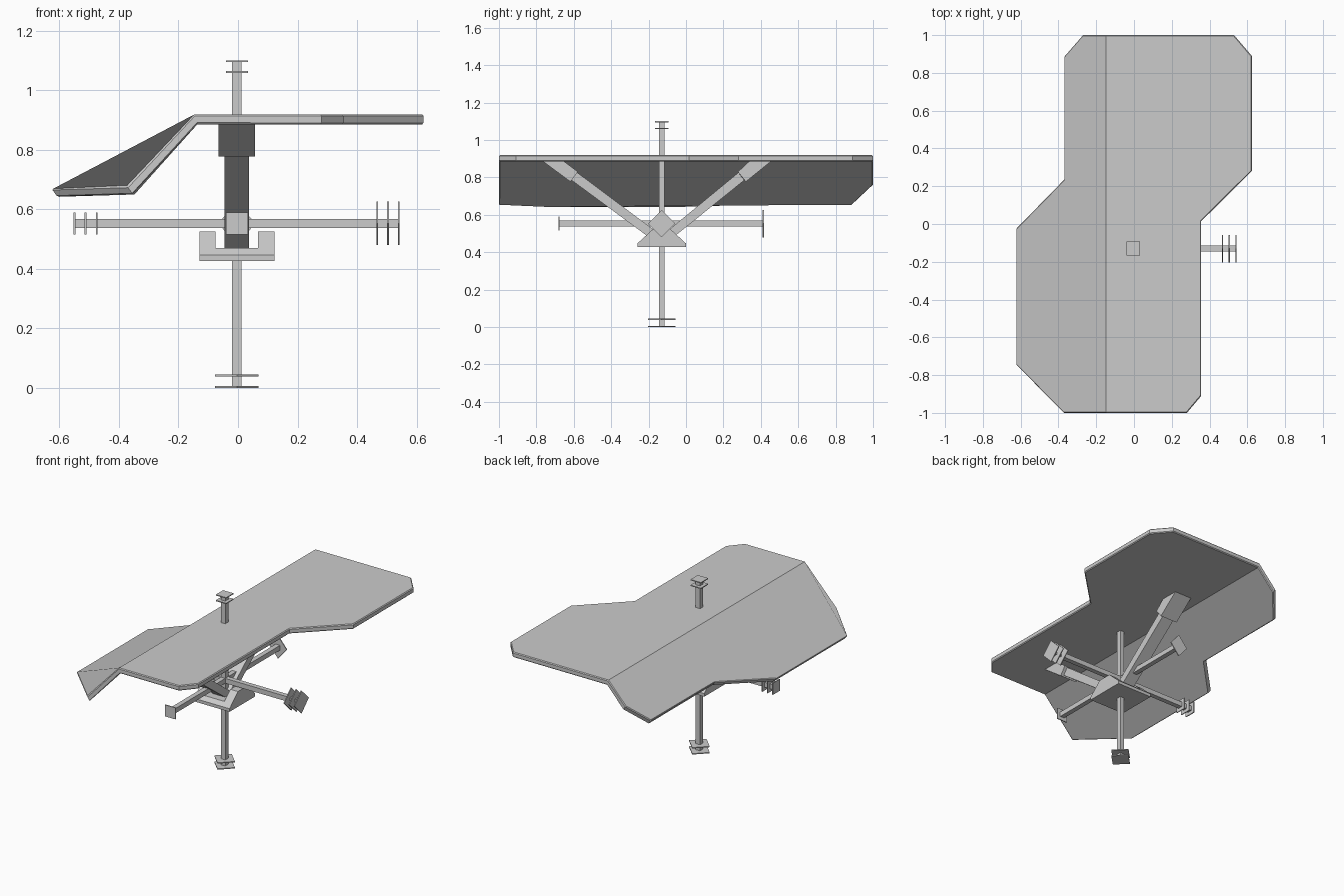
import bpy, bmesh

if "Cube" in bpy.data.objects:
    bpy.data.objects.remove(bpy.data.objects["Cube"])

grey = bpy.data.materials.new("light grey")
grey.diffuse_color = (0.6, 0.6, 0.6, 1)
grey.use_nodes = True
grey.node_tree.nodes["Principled BSDF"].inputs["Base Color"].default_value = grey.diffuse_color

CX, CY, CZ = -0.004, -0.13, 0.553   # crossing point of the three bars
C = (CX, CY, CZ)


def finish(name, bm):
    bmesh.ops.recalc_face_normals(bm, faces=bm.faces)
    me = bpy.data.meshes.new(name)
    bm.to_mesh(me)
    bm.free()
    me.materials.append(grey)
    ob = bpy.data.objects.new(name, me)
    bpy.context.collection.objects.link(ob)
    return ob


def prism(name, axis, pts, lo, hi):
    """Extrude a 2D polygon along an axis (0=x: pts are y,z; 1=y: x,z; 2=z: x,y)."""
    bm = bmesh.new()
    rings = []
    for t in (lo, hi):
        ring = []
        for p in pts:
            co = list(p)
            co.insert(axis, t)
            ring.append(bm.verts.new(co))
        rings.append(ring)
    a, b = rings
    bm.faces.new(a)
    bm.faces.new(b)
    n = len(pts)
    for i in range(n):
        bm.faces.new((a[i], a[(i + 1) % n], b[(i + 1) % n], b[i]))
    return finish(name, bm)


def square(axis, ru, rv=None):
    u, v = [c for i, c in enumerate(C) if i != axis]
    rv = rv or ru
    return [(u - ru, v - rv), (u + ru, v - rv), (u + ru, v + rv), (u - ru, v + rv)]


def diamond(axis, ru, rv=None):
    u, v = [c for i, c in enumerate(C) if i != axis]
    rv = rv or ru
    return [(u - ru, v), (u, v - rv), (u + ru, v), (u, v + rv)]


# folded top sheet: flat outline, cut at the folds, then lifted by x
outline = [(-0.372, 0.885), (-0.272, 1.0), (0.53, 1.0), (0.624, 0.89), (0.624, 0.28),
           (0.356, 0.015), (0.356, -0.91), (0.28, -1.0), (-0.372, -1.0),
           (-0.626, -0.745), (-0.626, -0.025), (-0.372, 0.235)]
FOLD_LOW, FOLD_HIGH = -0.372, -0.147
bm = bmesh.new()
bm.faces.new([bm.verts.new((x, y, 0)) for x, y in outline])
for fx in (FOLD_LOW, FOLD_HIGH):
    bmesh.ops.bisect_plane(bm, geom=bm.verts[:] + bm.edges[:] + bm.faces[:],
                           plane_co=(fx, 0, 0), plane_no=(1, 0, 0), dist=0.0005)
for v in bm.verts:
    x = v.co.x
    if x >= FOLD_HIGH - 0.001:
        v.co.z = 0.919
    elif x >= FOLD_LOW - 0.001:
        v.co.z = 0.677 + (x - FOLD_LOW) / (FOLD_HIGH - FOLD_LOW) * 0.242
    else:
        v.co.z = 0.677 + (x - FOLD_LOW) * 0.03
bm.normal_update()
sheet = finish("folded_sheet", bm)
if sheet.data.polygons[0].normal.z < 0:
    sheet.data.flip_normals()
sol = sheet.modifiers.new("thickness", 'SOLIDIFY')
sol.thickness, sol.offset, sol.use_even_offset = 0.033, -1, True
bev = sheet.modifiers.new("edge", 'BEVEL')
bev.width, bev.segments, bev.limit_method, bev.angle_limit = 0.005, 1, 'ANGLE', 1.1

# three crossing bars
for name, axis, lo, hi in (("side_bar", 0, -0.55, 0.54),
                           ("front_back_bar", 1, -0.68, 0.415),
                           ("vertical_bar", 2, 0.002, 1.1)):
    prism(name, axis, square(axis, 0.0155), lo, hi)

# end plates: small squares on one end, larger diamonds on the other
T = 0.003
for name, axis, spots, shape in (
        ("left_plate", 0, (-0.549, -0.512, -0.475), square(0, 0.037)),
        ("right_plate", 0, (0.468, 0.504, 0.540), diamond(0, 0.073)),
        ("front_plate", 1, (-0.679,), square(1, 0.037)),
        ("back_plate", 1, (0.413,), diamond(1, 0.062, 0.073)),
        ("top_plate", 2, (1.062, 1.098), square(2, 0.037)),
        ("bottom_plate", 2, (0.003, 0.042), diamond(2, 0.073))):
    for i, s in enumerate(spots):
        prism(f"{name}_{i + 1}", axis, shape, s - T, s + T)

# sloped legs with wider sleeves under the sheet
prism("front_leg", 0, [(-0.612, 0.785), (-0.581, 0.826), (-0.13, 0.488), (-0.13, 0.43)],
      CX - 0.041, CX + 0.041)
prism("back_leg", 0, [(0.312, 0.785), (0.28, 0.826), (-0.13, 0.488), (-0.13, 0.43)],
      CX - 0.041, CX + 0.041)
prism("front_sleeve", 0, [(-0.618, 0.777), (-0.578, 0.83), (-0.655, 0.888), (-0.768, 0.888)],
      CX - 0.061, CX + 0.061)
prism("back_sleeve", 0, [(0.32, 0.777), (0.278, 0.83), (0.34, 0.888), (0.457, 0.888)],
      CX - 0.061, CX + 0.061)

# base block with a central notch
prism("base_block", 0, [(CY - 0.13, 0.427), (CY + 0.13, 0.427), (CY + 0.13, 0.447),
                        (CY + 0.105, 0.47), (CY - 0.105, 0.47), (CY - 0.13, 0.447)],
      CX - 0.126, CX + 0.126)
cheek = [(CY - 0.105, 0.47), (CY + 0.105, 0.47), (CY + 0.045, 0.525), (CY - 0.045, 0.525)]
prism("left_cheek", 0, cheek, CX - 0.126, CX - 0.072)
prism("right_cheek", 0, cheek, CX + 0.072, CX + 0.126)
